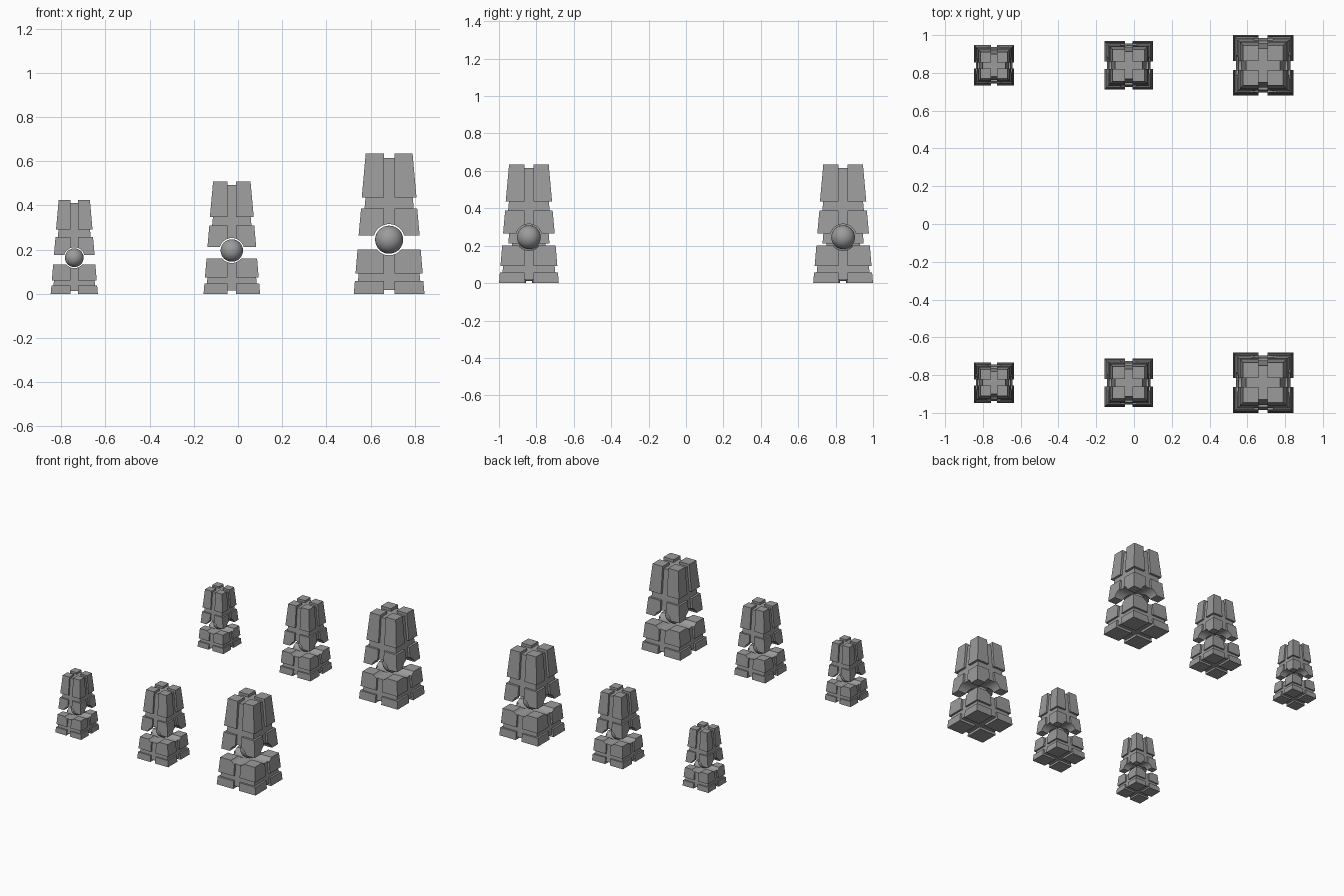
import bpy, bmesh, math
from mathutils import Matrix

cube = bpy.data.objects.get("Cube")
if cube:
    bpy.data.objects.remove(cube, do_unlink=True)

stone = bpy.data.materials.new("grey stone")
stone.use_nodes = True
GREY = (0.33, 0.33, 0.33, 1)
stone.diffuse_color = GREY
stone.node_tree.nodes["Principled BSDF"].inputs["Base Color"].default_value = GREY

SLOT = 0.024          # half width of the slots between corner blocks
ORB_Z, ORB_R, HOLE_R = 0.245, 0.0635, 0.0705


def hexahedron(bm, lo, bottom, top, z0, z1, sx=1, sy=1):
    """Tapered box from lo to bottom/top in x and y, mirrored by sx, sy."""
    rings = []
    for h, z in ((bottom, z0), (top, z1)):
        corners = ((lo, lo), (h, lo), (h, h), (lo, h))
        rings.append([bm.verts.new((x * sx, y * sy, z)) for x, y in corners])
    a, b = rings
    bm.faces.new(a[::-1])
    bm.faces.new(b)
    for i in range(4):
        j = (i + 1) % 4
        bm.faces.new((a[i], a[j], b[j], b[i]))


def make_object(name, bm):
    bmesh.ops.recalc_face_normals(bm, faces=bm.faces)
    mesh = bpy.data.meshes.new(name)
    bm.to_mesh(mesh)
    bm.free()
    mesh.materials.append(stone)
    ob = bpy.data.objects.new(name, mesh)
    bpy.context.collection.objects.link(ob)
    return ob


def frustum(bm, bottom, top, z0, z1):
    """Centred square tapered column."""
    m = Matrix.Translation((0, 0, (z0 + z1) / 2)) @ Matrix.Rotation(math.pi / 4, 4, "Z")
    bmesh.ops.create_cone(bm, cap_ends=True, segments=4, radius1=bottom * math.sqrt(2),
                          radius2=top * math.sqrt(2), depth=z1 - z0, matrix=m)


# corner blocks: half width at bottom and top, then heights
LAYERS = [(0.160, 0.155, 0, 0.058), (0.152, 0.143, 0.092, 0.2),
          (0.138, 0.127, 0.265, 0.387), (0.124, 0.106, 0.435, 0.635)]
bm = bmesh.new()
for layer in LAYERS:
    for sx in (-1, 1):
        for sy in (-1, 1):
            hexahedron(bm, SLOT, *layer, sx, sy)
blocks = make_object("corner_blocks", bm)

# inner columns below and above the gap
bm = bmesh.new()
frustum(bm, 0.145, 0.128, 0.018, 0.192)
frustum(bm, 0.122, 0.09, 0.273, 0.615)
core = make_object("inner_columns", bm)

# round tunnels through both axes
cutters = []
for axis in ("X", "Y"):
    bm = bmesh.new()
    m = Matrix.Translation((0, 0, ORB_Z)) @ Matrix.Rotation(math.pi / 2, 4, axis)
    bmesh.ops.create_cone(bm, cap_ends=True, segments=48, radius1=HOLE_R,
                          radius2=HOLE_R, depth=1, matrix=m)
    cutter = make_object("tunnel_cutter", bm)
    cutter.hide_render = True
    cutters.append(cutter)
for ob in (blocks, core):
    for cutter in cutters:
        mod = ob.modifiers.new("tunnel", "BOOLEAN")
        mod.operation = "DIFFERENCE"
        mod.solver = "EXACT"
        mod.object = cutter
graph = bpy.context.evaluated_depsgraph_get()
carved = [bpy.data.meshes.new_from_object(ob.evaluated_get(graph)) for ob in (blocks, core)]
for ob, mesh in zip((blocks, core), carved):
    ob.modifiers.clear()
    ob.data = mesh
for cutter in cutters:
    bpy.data.objects.remove(cutter, do_unlink=True)

# floating orb
bm = bmesh.new()
bmesh.ops.create_uvsphere(bm, u_segments=32, v_segments=16, radius=ORB_R,
                          matrix=Matrix.Translation((0, 0, ORB_Z)))
for f in bm.faces:
    f.smooth = True
orb = make_object("floating_orb", bm)

# six towers: three sizes in two rows
parts = (blocks, core, orb)
SIZES = (("small", -0.741, 0.667), ("medium", -0.028, 0.8), ("large", 0.684, 1.0))
for size, x, s in SIZES:
    for row, y in (("front", -0.84), ("back", 0.84)):
        for part in parts:
            ob = part.copy()
            ob.name = f"{size}_{row}_{part.name}"
            ob.location = (x, y, 0)
            ob.scale = (s, s, s)
            bpy.context.collection.objects.link(ob)
for part in parts:
    bpy.data.objects.remove(part, do_unlink=True)
